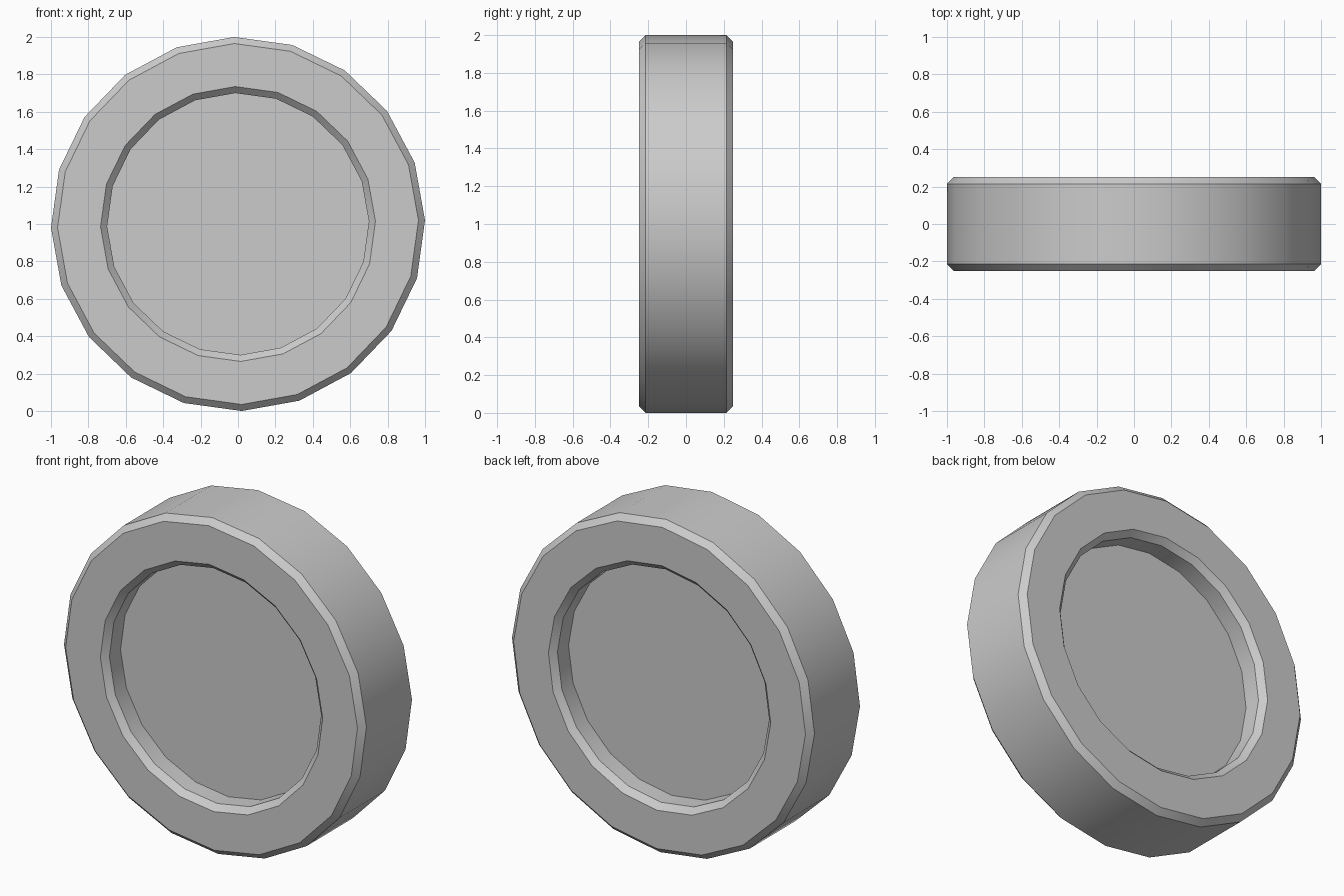
import bpy, bmesh
from math import cos, sin, radians, tau

if "Cube" in bpy.data.objects:
    bpy.data.objects.remove(bpy.data.objects["Cube"])

SIDES, OFFSET = 20, radians(1.15)
# Half cross-section (radius, distance from mid-plane): outer wall, bevel, rim, bevel, recess wall
HALF = [(1.0, 0.215), (0.965, 0.25), (0.735, 0.25), (0.70, 0.215), (0.70, 0.11)]
profile = [(r, -d) for r, d in reversed(HALF)] + HALF

bm = bmesh.new()


def ring(r, y):
    return [bm.verts.new((r * cos(OFFSET + tau * i / SIDES), y, 1 + r * sin(OFFSET + tau * i / SIDES)))
            for i in range(SIDES)]


# Rim swept around the y axis, from the front recess to the back recess
rings = [ring(r, y) for r, y in profile]
for a, b in zip(rings, rings[1:]):
    for i in range(SIDES):
        j = (i + 1) % SIDES
        bm.faces.new((a[i], a[j], b[j], b[i]))

# Flat recessed discs on both faces
bm.faces.new(rings[0])
bm.faces.new(rings[-1])
bmesh.ops.recalc_face_normals(bm, faces=bm.faces)

mesh = bpy.data.meshes.new("wheel")
bm.to_mesh(mesh)
bm.free()
wheel = bpy.data.objects.new("wheel", mesh)
bpy.context.collection.objects.link(wheel)

# Smooth curved walls, sharp bevel edges
bpy.context.view_layer.objects.active = wheel
wheel.select_set(True)
bpy.ops.object.shade_smooth_by_angle(angle=radians(30))
